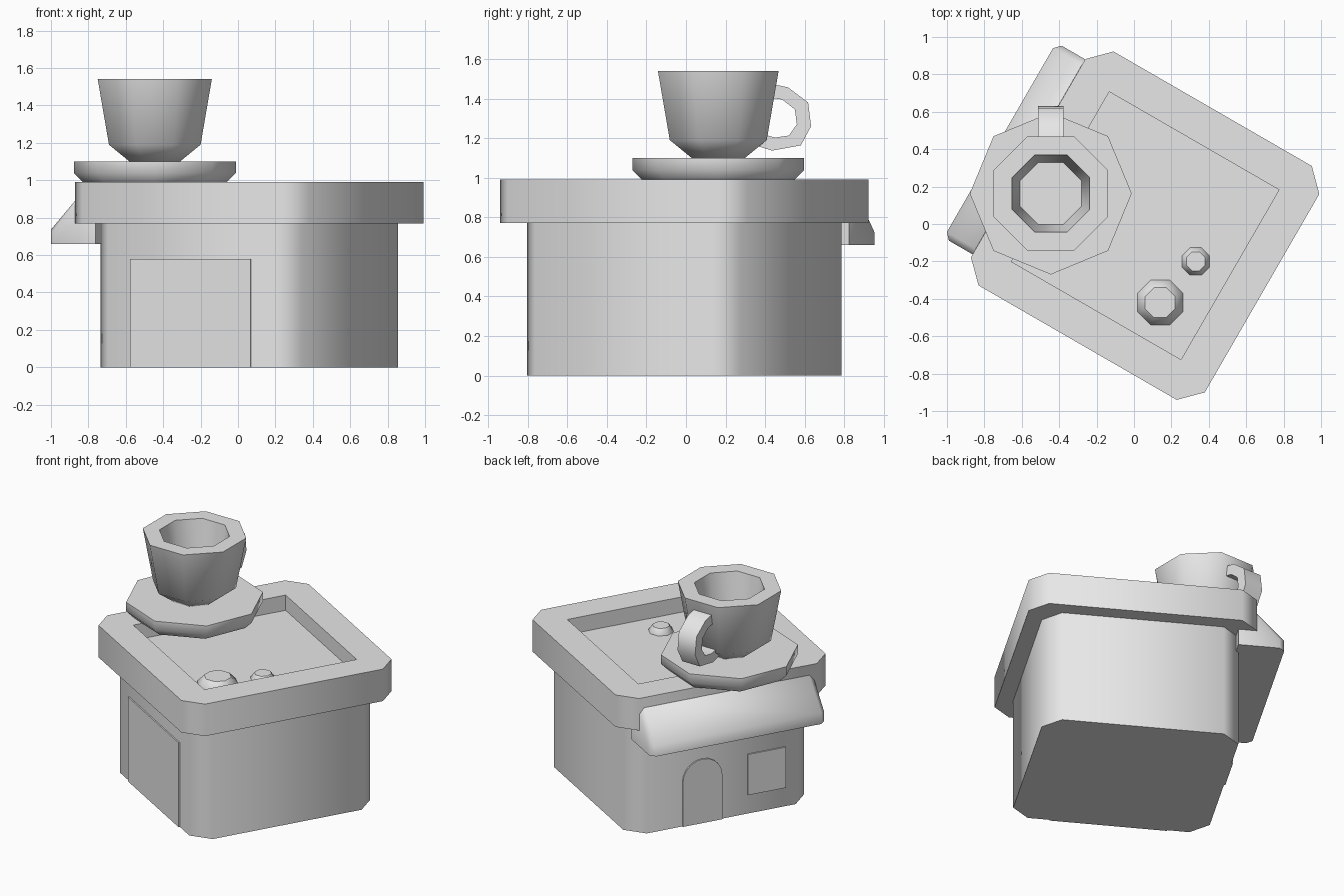
import bpy, bmesh
from math import pi, cos, sin, radians

if "Cube" in bpy.data.objects:
    bpy.data.objects.remove(bpy.data.objects["Cube"])

TURN = radians(-30)          # the building stands turned on the plot
MID_X, MID_Y = 0.056, 0.022  # building centre in its own turned frame

grey = bpy.data.materials.new("plain grey")
grey.use_nodes = True
grey.diffuse_color = (0.8, 0.8, 0.8, 1)
grey.node_tree.nodes["Principled BSDF"].inputs["Base Color"].default_value = (0.8, 0.8, 0.8, 1)


def loft(name, rings, turn=0.0, location=(0, 0, 0)):
    """Join rings of points into a closed, capped solid."""
    bm = bmesh.new()
    loops = [[bm.verts.new(p) for p in ring] for ring in rings]
    n = len(loops[0])
    for low, high in zip(loops, loops[1:]):
        for i in range(n):
            j = (i + 1) % n
            bm.faces.new((low[i], low[j], high[j], high[i]))
    bm.faces.new(loops[0])
    bm.faces.new(loops[-1])
    bmesh.ops.recalc_face_normals(bm, faces=bm.faces)
    mesh = bpy.data.meshes.new(name)
    bm.to_mesh(mesh)
    bm.free()
    mesh.materials.append(grey)
    obj = bpy.data.objects.new(name, mesh)
    bpy.context.collection.objects.link(obj)
    obj.rotation_euler.z = turn
    obj.location = location
    bpy.ops.object.select_all(action='DESELECT')
    obj.select_set(True)
    bpy.context.view_layer.objects.active = obj
    bpy.ops.object.shade_smooth_by_angle(angle=radians(46))
    return obj


def block(name, half, cut, z0, z1):
    """Square block with cut corners, in the building frame."""
    k = half - cut
    quarter = [(half, -k), (half, k)] if cut else [(half, half)]
    plan = []
    for _ in range(4):
        plan += quarter
        quarter = [(-y, x) for x, y in quarter]
    rings = [[(MID_X + x, MID_Y + y, z) for x, y in plan] for z in (z0, z1)]
    return loft(name, rings, TURN)


def octagonal(name, profile, location, offset=0.0):
    """Eight-sided turned solid from (radius, height) pairs."""
    rings = [[(r * cos(offset + i * pi / 4), r * sin(offset + i * pi / 4), z)
              for i in range(8)] for r, z in profile]
    return loft(name, rings, 0, location)


FLAT = pi / 8            # turns an octagon so its flats face the axes
OUT = 1 / cos(pi / 8)    # flat distance to corner radius

# Building body and roof slab with a sunken terrace
HALF = 0.622
block("walls", HALF, 0.11, 0, 0.77)
roof = block("roof_slab", 0.722, 0.11, 0.77, 0.99)
cutter = block("terrace_cutter", 0.524, 0, 0.885, 1.1)
cutter.hide_render = True
bpy.context.view_layer.objects.active = roof
sink = roof.modifiers.new("terrace", 'BOOLEAN')
sink.operation = 'DIFFERENCE'
sink.solver = 'EXACT'
sink.object = cutter
bpy.ops.object.modifier_apply(modifier=sink.name)
bpy.data.objects.remove(cutter)
bpy.ops.object.select_all(action='DESELECT')
roof.select_set(True)
bpy.ops.object.shade_smooth_by_angle(angle=radians(46))

# Thin wall panels: front shopfront, side door and side window
THICK = 0.009
front_y = MID_Y - HALF
side_x = MID_X - HALF
shop = [(MID_X - 0.372, 0), (MID_X + 0.372, 0), (MID_X + 0.372, 0.58), (MID_X - 0.372, 0.58)]
loft("front_panel", [[(x, y, z) for x, z in shop]
                     for y in (front_y + 0.01, front_y - THICK)], TURN)

arch_mid, arch_r, spring = 0.153, 0.136, 0.305
door = [(arch_mid - arch_r, 0), (arch_mid + arch_r, 0)]
door += [(arch_mid + arch_r * cos(i * pi / 10), spring + arch_r * sin(i * pi / 10))
         for i in range(11)]
window = [(-0.42, 0.13), (-0.16, 0.13), (-0.16, 0.41), (-0.42, 0.41)]
for name, outline in (("arched_door", door), ("window", window)):
    loft(name, [[(x, y, z) for y, z in outline]
                for x in (side_x + 0.01, side_x - THICK)], TURN)

# Sloping awning above the door, with its ends trimmed in
full = [(-0.55, 0.66), (-0.845, 0.66), (-0.845, 0.735), (-0.667, 0.92), (-0.55, 0.92)]
trim = [(-0.55, 0.66), (-0.812, 0.66), (-0.812, 0.722), (-0.667, 0.88), (-0.55, 0.88)]
sections = [(-0.572, trim), (-0.538, full), (0.598, full), (0.632, trim)]
loft("awning", [[(x, y, z) for x, z in shape] for y, shape in sections], TURN)

# Roof vents on the terrace
octagonal("large_vent", [(0.121 * OUT, 0.88), (0.121 * OUT, 0.89), (0.08 * OUT, 0.937)],
          (0.14, -0.42, 0), FLAT)
octagonal("small_vent", [(0.074 * OUT, 0.88), (0.074 * OUT, 0.888), (0.05 * OUT, 0.925)],
          (0.33, -0.2, 0), FLAT)

# Giant saucer and cup
spot = (-0.445, 0.163, 0)
octagonal("saucer", [(0.385, 0.99), (0.433, 1.038), (0.433, 1.1)], spot)
octagonal("cup", [(r * OUT, z) for r, z in
                  [(0.135, 1.1), (0.245, 1.19), (0.305, 1.54), (0.207, 1.54), (0.165, 1.22)]],
          spot, FLAT)

# Cup handle: a flat strap running through paired outer and inner points
outer = [(0.43, 1.475), (0.516, 1.456), (0.617, 1.38), (0.632, 1.26), (0.58, 1.163),
         (0.435, 1.137), (0.36, 1.16)]
inner = [(0.42, 1.405), (0.486, 1.395), (0.55, 1.345), (0.56, 1.27), (0.52, 1.213),
         (0.45, 1.203), (0.385, 1.22)]
x0, x1 = spot[0] - 0.067, spot[0] + 0.067
loft("cup_handle", [[(x0, *a), (x1, *a), (x1, *b), (x0, *b)] for a, b in zip(outer, inner)])
